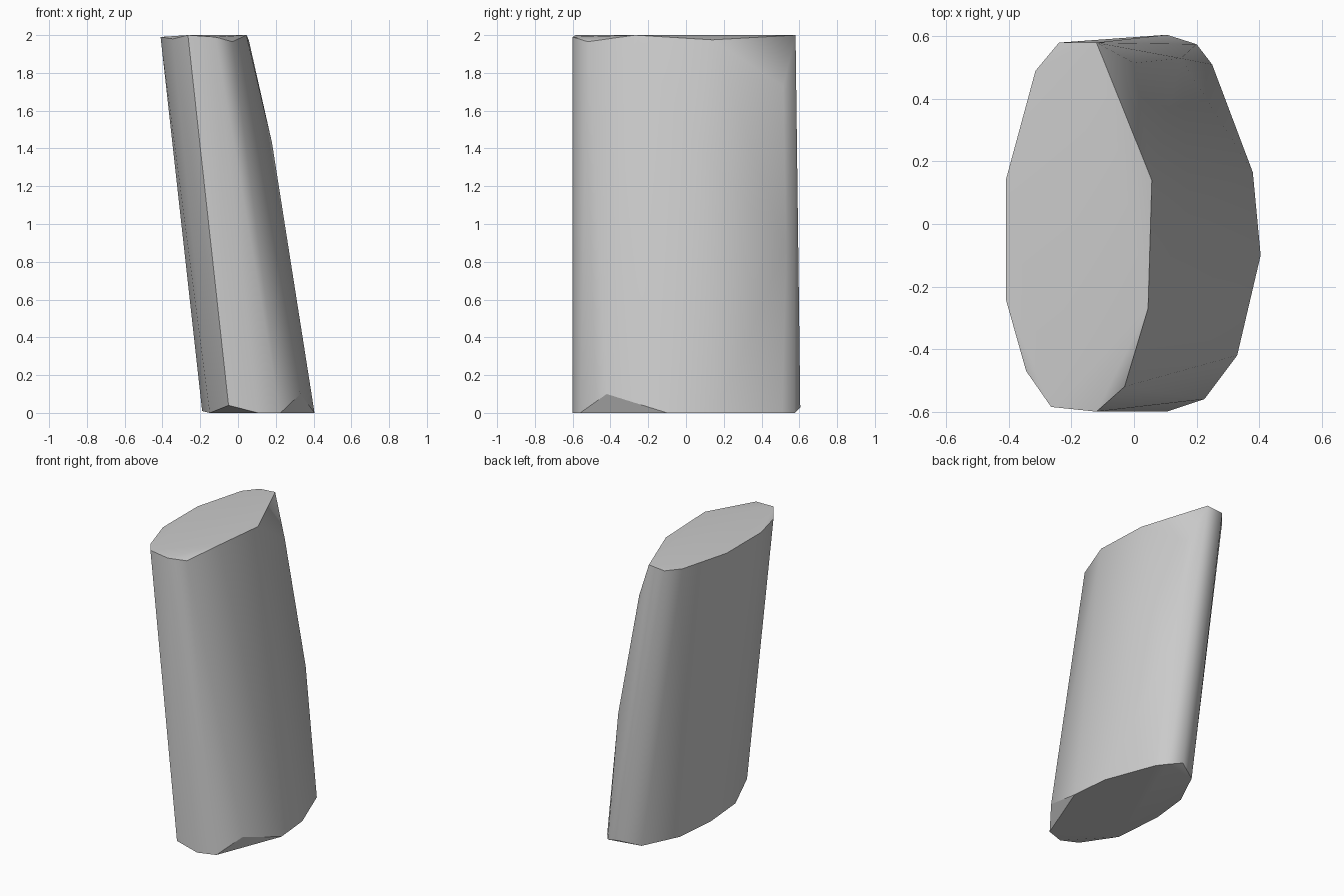
import bpy
import bmesh
import math

cube = bpy.data.objects.get("Cube")
if cube:
    bpy.data.objects.remove(cube, do_unlink=True)

# Plain stone grey
grey = bpy.data.materials.new("stone_grey")
grey.use_nodes = True
colour = (0.6, 0.6, 0.6, 1)
grey.diffuse_color = colour
grey.node_tree.nodes["Principled BSDF"].inputs["Base Color"].default_value = colour

# Worn upper rim, counter-clockwise
top_rim = [(-.41, .14, 1.99), (-.41, -.24, 1.99), (-.345, -.47, 1.98),
           (-.265, -.585, 2), (-.12, -.6, 1.99), (-.03, -.52, 1.965),
           (.045, -.27, 2), (.057, .14, 1.975), (-.12, .58, 2),
           (-.24, .58, 1.99), (-.315, .49, 1.99)]

# Chipped lower rim
base_rim = [(.405, -.1, 0), (.38, .165, 0), (.25, .51, 0), (.2, .575, 0),
            (.105, .605, .03), (-.03, .53, 0), (-.15, .28, 0),
            (-.19, 0, .01), (-.15, -.33, 0), (-.05, -.6, .04),
            (.105, -.6, 0), (.225, -.56, 0), (.33, -.42, .1)]

# Slight bulges along the leaning side
bulges = [(.18, .05, 1.43), (0, .515, 1.73), (.15, .53, .88)]

# Leaning slab wrapped around the rims
bm = bmesh.new()
for point in top_rim + base_rim + bulges:
    bm.verts.new(point)
hull = bmesh.ops.convex_hull(bm, input=bm.verts)
loose = [v for v in bm.verts if not v.link_faces]
bmesh.ops.delete(bm, geom=loose, context='VERTS')
bmesh.ops.recalc_face_normals(bm, faces=bm.faces)

mesh = bpy.data.meshes.new("leaning_slab")
bm.to_mesh(mesh)
bm.free()
mesh.materials.append(grey)
slab = bpy.data.objects.new("leaning_slab", mesh)
bpy.context.collection.objects.link(slab)

# Soft sides with crisp rims
bpy.ops.object.select_all(action='DESELECT')
slab.select_set(True)
bpy.context.view_layer.objects.active = slab
bpy.ops.object.shade_smooth_by_angle(angle=math.radians(35))
